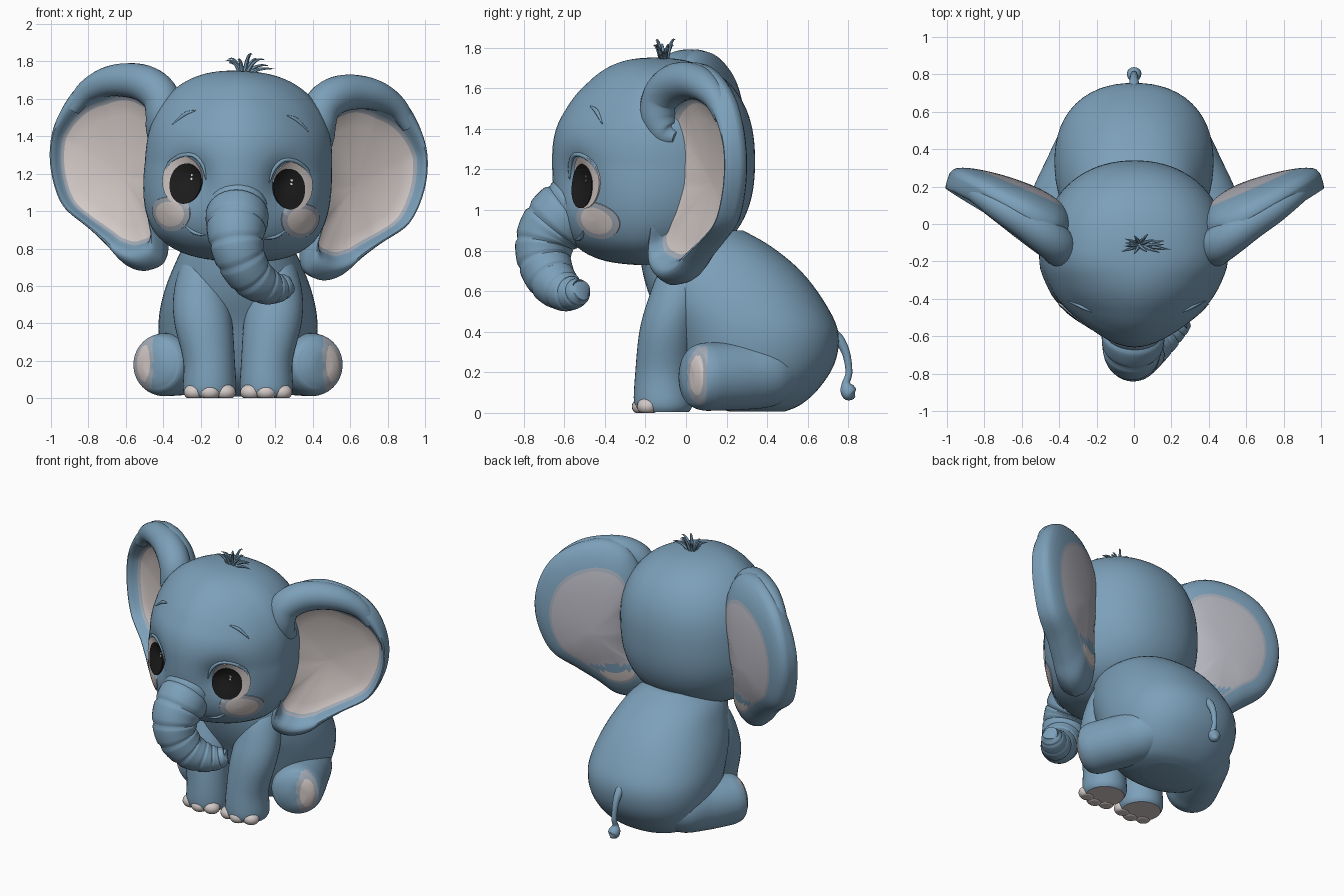
import bpy, bmesh, math, random
from mathutils import Vector, Matrix

if "Cube" in bpy.data.objects:
    bpy.data.objects.remove(bpy.data.objects["Cube"])

random.seed(4)

def material(name, rgb):
    m = bpy.data.materials.new(name)
    m.diffuse_color = (*rgb, 1)
    m.use_nodes = True
    m.node_tree.nodes["Principled BSDF"].inputs["Base Color"].default_value = m.diffuse_color
    return m

BLUE = material("blue_skin", (0.202, 0.352, 0.490))
PALE = material("pale_pink", (0.65, 0.585, 0.565))
EDGE = material("soft_edge", (0.36, 0.40, 0.46))
BACK = material("ear_back_lavender", (0.45, 0.45, 0.50))
BLACK = material("eye_black", (0.012, 0.012, 0.012))
WHITE = material("highlight_white", (0.9, 0.9, 0.9))
SKIN = [BLUE, PALE, EDGE, BACK]

# the head and all it carries lean a little to one side
PIVOT = Vector((0, 0, 1.2))
LEAN = Matrix.Translation(PIVOT) @ Matrix.Rotation(math.radians(3), 4, 'Y') @ Matrix.Translation(-PIVOT)

def finish(name, bm, mats, lean=False):
    bmesh.ops.recalc_face_normals(bm, faces=bm.faces)
    if lean:
        bm.transform(LEAN)
    me = bpy.data.meshes.new(name)
    bm.to_mesh(me)
    bm.free()
    for m in mats:
        me.materials.append(m)
    ob = bpy.data.objects.new(name, me)
    bpy.context.collection.objects.link(ob)
    return ob

def spline(pts, n, closed=False):
    """Catmull-Rom samples through points of any dimension."""
    k, out = len(pts), []
    spans = k if closed else k - 1
    get = (lambda i: pts[i % k]) if closed else (lambda i: pts[min(max(i, 0), k - 1)])
    for j in range(n):
        f = j * spans / (n if closed else n - 1)
        i = min(int(f), spans - 1)
        t = f - i
        out.append([0.5 * (2*b + (c-a)*t + (2*a-5*b+4*c-d)*t*t + (3*b-a-3*c+d)*t**3)
                    for a, b, c, d in zip(get(i-1), get(i), get(i+1), get(i+2))])
    return out

def skin(bm, rings, mat_of=lambda i: 0, caps=(0, 0)):
    """Faces between rings; caps holds the material of both end faces."""
    vs = [[bm.verts.new(p) for p in r] for r in rings]
    n = len(vs[0])
    for i in range(len(vs) - 1):
        for j in range(n):
            k = (j + 1) % n
            bm.faces.new((vs[i][j], vs[i][k], vs[i+1][k], vs[i+1][j])).material_index = mat_of(i)
    for loop, m in zip((vs[0][::-1], vs[-1]), caps):
        if m is not None:
            bm.faces.new(loop).material_index = m

def stack(name, rows, n=30, seg=40, power=2.0, sole=0):
    """Loft of level rings: rows are x, y, z, rx, ry."""
    rings = []
    for x, y, z, rx, ry in spline(rows, n):
        ring = []
        for j in range(seg):
            a = 2 * math.pi * j / seg
            c, s = math.cos(a), math.sin(a)
            q = (abs(c)**power + abs(s)**power) ** (-1 / power)
            ring.append((x + rx*c*q, y + ry*s*q, z))
        rings.append(ring)
    bm = bmesh.new()
    skin(bm, rings, caps=(sole, 0))
    return finish(name, bm, SKIN)

def tube(name, pts, n=24, seg=16, mats=SKIN, lean=False, groove=lambda t: 1, rule=None):
    """Round tube along a path: pts are x, y, z, radius."""
    P = spline(pts, n)
    C = [Vector(p[:3]) for p in P]
    u, rings = None, []
    for i, c in enumerate(C):
        t = (C[min(i+1, n-1)] - C[max(i-1, 0)]).normalized()
        u = t.orthogonal() if u is None else u - t * u.dot(t)
        u.normalize()
        v = t.cross(u)
        r = max(P[i][3], 0.001) * groove(i / (n - 1))
        rings.append([c + (u*math.cos(a) + v*math.sin(a)) * r
                      for a in (2*math.pi*j/seg for j in range(seg))])
    bm = bmesh.new()
    skin(bm, rings)
    if rule:
        for f in bm.faces:
            f.material_index = rule(f.calc_center_median())
    return finish(name, bm, mats, lean)

# ---- head shape, shared by the skull and everything lying on it
HC = Vector((0, -0.16, 1.24))
EYE = Vector((0.255, -0.38, -0.08)).normalized()

def head_radius(d):
    front = max(-d.y, 0)
    k = min(max(-d.z * 1.5, 0), 1) * min(max(0.6 - d.y, 0), 1)
    up = min(max(d.z * 2, 0), 1)
    a, n = 0.50 + 0.04*k, 2.4 + 0.6*k - 0.4*up*min(front * 1.6, 1)
    m = 2.15 - 0.4 * min(front * 4, 1)
    h = (abs(d.x/a)**m + abs(d.y/0.5)**m) ** (n/m)
    r = (h + abs(d.z/0.51)**n) ** (-1/n)
    ang = Vector((abs(d.x), d.y, d.z)).angle(EYE)
    return r - 0.07 * math.exp(-(ang/0.25)**2)

def on_head(p, lift=0.0):
    d = (p - HC).normalized()
    return HC + d * (head_radius(d) + lift)

def front_point(x, z):
    lo, hi = 0.0, 0.8
    for _ in range(30):
        mid = (lo + hi) / 2
        v = Vector((x, -mid, z - HC.z))
        lo, hi = (mid, hi) if v.length < head_radius(v.normalized()) else (lo, mid)
    return HC + Vector((x, -lo, z - HC.z))

def patch(name, x, z, rx, rz, mats, lift=0.006, inner=0.65):
    """Thin oval plate that follows the head; second material is the border."""
    c = front_point(x, z)
    d = (c - HC).normalized()
    t1 = Vector((0, 0, 1)).cross(d).normalized()
    t2 = d.cross(t1)
    rings = []
    for rho in (1.0, 0.97, inner, inner * 0.6, 0.02):
        h = -0.005 if rho == 1 else lift
        rings.append([on_head(c + t1*rx*rho*math.cos(a) + t2*rz*rho*math.sin(a), h)
                      for a in (2*math.pi*j/40 for j in range(40))])
    bm = bmesh.new()
    last = len(mats) - 1
    skin(bm, rings, lambda i: last if i < 2 else 0, caps=(None, 0))
    finish(name, bm, mats, True)

def head_line(name, pts, r):
    line = [(*on_head(front_point(x, z)), r if 0 < i < len(pts)-1 else r*0.3)
            for i, (x, z) in enumerate(pts)]
    tube(name, line, 16, 8, lean=True)

bm = bmesh.new()
bmesh.ops.create_uvsphere(bm, u_segments=80, v_segments=56, radius=1)
for v in bm.verts:
    v.co = on_head(HC + v.co)
finish("head", bm, SKIN, True)

# ---- trunk with wrinkles
tube("trunk", [(0, -0.38, 1.10, .12), (0, -0.50, 1.045, .155), (-.005, -0.61, .965, .168), (-.01, -0.685, .87, .152),
               (.01, -0.70, .76, .135), (.07, -0.66, .655, .12), (.15, -0.60, .60, .1), (.21, -0.555, .59, .08),
               (.255, -0.525, .60, .062), (.262, -0.52, .602, .045), (.24, -0.535, .598, .02)],
     120, 32, groove=lambda t: 1 - (t < .8) * 0.07 * max(0, math.cos(2*math.pi*12*t)) ** 6)

# ---- ears: concave front, thick rim, back fuller towards the head
OUTLINE = [(.40, 1.62), (.47, 1.72), (.6, 1.76), (.75, 1.72), (.88, 1.62), (.96, 1.47), (.99, 1.30), (.97, 1.13),
           (.9, .97), (.76, .86), (.66, .77), (.57, .68), (.47, .655), (.39, .70), (.38, .80), (.41, .92),
           (.42, 1.1), (.40, 1.35), (.38, 1.5)]
clamp = lambda v: min(max(v, 0), 1)

def ear(name, s):
    edge = spline(OUTLINE, 120, True)
    def ring(fn, fuller=0.0):
        out = []
        for x, z in edge:
            v = z - 1.17
            thr = 0.83 - 0.17*clamp((v - .2)/.35) - 0.13*clamp((-v - .3)/.2)
            rho, h = fn(thr)
            px, pz = .66 + (x - .66)*rho, 1.17 + v*rho
            h *= 1 + fuller * clamp((1 - px) / .6)
            fwd = .05 * clamp((1.15 - pz)/.2) * clamp((.75 - px)/.3)
            out.append((s*(px + .5*h), -.07 + (px - .4)*.58 - .86*h - fwd, pz))
        return out
    rings = [ring(lambda t, g=g: (g*t, -.05*(1 - g*g))) for g in (.02, .3, .55, .8, 1)]
    rings += [ring(lambda t, k=k: (t + .04 + (.96 - t)*k, .015 + .075*math.sin(math.pi*k)**.8 - .015*k))
              for k in (0, .12, .25, .4, .55, .7, .82, .92, .98, 1)]
    rings += [ring(lambda t, r=r: (r, -.1*math.sqrt(1 - r*r)**.8), 1.1)
              for r in (.985, .95, .88, .80, .74, .70, .64, .58, .52, .45, .36, .25, .13, .02)]
    bm = bmesh.new()
    skin(bm, rings, lambda i: 1 if i < 4 else 3 if i > 19 else 2 if i in (4, 19) else 0, caps=(1, 3))
    # back patch is split: large upper field, blue gap, small lobe field
    for f in bm.faces:
        if f.material_index == 3:
            z = f.calc_center_median().z
            f.material_index = 1 if z < .885 else 0 if z < .93 else 3
    finish(name, bm, SKIN, True)

for side, s in (("left", 1), ("right", -1)):
    ear(side + "_ear", s)
    tube(side + "_ear_curl", [(s*x, y, z, r) for x, y, z, r in
         [(.90, .18, 1.50, .04), (.83, .145, 1.595, .06), (.72, .08, 1.655, .08), (.60, .01, 1.668, .093),
          (.5, -.06, 1.645, .1), (.43, -.115, 1.58, .1), (.42, -.135, 1.48, .09), (.44, -.10, 1.40, .07),
          (.47, -.05, 1.38, .03)]], 40, 24, lean=True)

    # ---- face
    patch(side + "_eye_white", s*.28, 1.165, .118, .12, [PALE], .008)
    patch(side + "_pupil", s*.256, 1.147, .092, .098, [BLACK], .014)
    for i, (dx, dz) in enumerate(((.03, .035), (.028, .016))):
        patch(f"{side}_eye_glint_{i}", s*.256 + dx*.7, 1.147 + dz, .006, .006, [WHITE], .019)
    patch(side + "_cheek", s*.358, .965, .155, .092, [PALE, EDGE], .003, .7)
    head_line(side + "_eyelid", [(s*x, z) for x, z in
              ((.17, 1.16), (.19, 1.235), (.24, 1.284), (.31, 1.28), (.37, 1.235), (.388, 1.17))], .011)
    head_line(side + "_eyebrow", [(s*x, z) for x, z in ((.245, 1.525), (.30, 1.502), (.365, 1.445))], .011)
    head_line(side + "_smile", [(s*x, z) for x, z in ((.15, .86), (.22, .875), (.28, .92))], .010)

    # ---- front legs with toes
    stack(side + "_front_leg", [(s*x, y, z, rx, ry) for x, y, z, rx, ry in
          [(.152, -.11, .005, .125, .125), (.152, -.112, .05, .142, .145), (.155, -.112, .2, .138, .138),
           (.185, -.09, .4, .155, .14), (.2, -.05, .55, .145, .14), (.2, 0, .7, .11, .13), (.19, .02, .8, .05, .06)]],
          sole=1)
    for i, (x, y) in enumerate(((.068, -.198), (.15, -.215), (.234, -.19))):
        bm = bmesh.new()
        bmesh.ops.create_uvsphere(bm, u_segments=20, v_segments=12, radius=1)
        bm.transform(Matrix.Translation((s*x, y, .032)) @ Matrix.Diagonal((.056, .052, .044, 1)))
        for v in bm.verts:
            v.co.z = max(v.co.z, 0)
        finish(f"{side}_toe_{i}", bm, [PALE])

    # ---- hind legs with a pale sole patch
    def sole_rule(c, s=s):
        x = c.x * s
        q = math.hypot(((x - .515) * .6 + (c.y - .045) * .8) / .06, (c.z - .185) / .122)
        return 0 if x - c.y < .33 or q > 1.2 else 2 if q > .8 else 1
    tube(side + "_hind_leg", [(s*x, y, z, r) for x, y, z, r in
         [(.20, .50, .21, .13), (.25, .40, .2, .17), (.315, .27, .185, .17), (.37, .16, .18, .168),
          (.40, .09, .178, .167), (.42, .045, .177, .152), (.433, .02, .177, .12), (.441, .005, .177, .075),
          (.444, .0, .177, .02)]], 110, 64, rule=sole_rule)

# ---- body
stack("body", [(0, .35, .008, .17, .14), (0, .335, .04, .28, .23), (0, .335, .12, .36, .32), (0, .345, .25, .41, .39),
               (0, .325, .40, .425, .425), (0, .255, .55, .4, .425), (0, .175, .7, .345, .39),
               (0, .10, .82, .28, .32), (0, .08, .90, .17, .2)], 40, 56, 2.25)

# ---- tail with tuft
tube("tail", [(0, .70, .41, .03), (0, .755, .36, .026), (0, .79, .29, .02), (0, .803, .2, .017), (0, .79, .15, .02),
              (0, .795, .12, .036), (.002, .81, .09, .036), (.005, .83, .075, .008)], 40, 16)

# ---- hair tuft, spread mostly sideways
for i in range(13):
    a = 2 * math.pi * i / 13
    reach = random.uniform(.5, 1.0)
    dx, dy = .02 + math.cos(a) * .16 * reach, math.sin(a) * .06 * reach
    up = random.uniform(.0, .03) + .07 * (1 - abs(math.cos(a)) * reach)
    tube(f"hair_{i}", [(dx*.15, -.11 + dy*.2, 1.73, .012), (dx*.45, -.11 + dy*.5, 1.75 + up*.6, .010),
                       (dx*.8, -.11 + dy*.8, 1.755 + up, .006), (dx*1.1, -.11 + dy, 1.755 + up, .001)],
         10, 6, lean=True)

bpy.ops.object.select_all(action='SELECT')
bpy.context.view_layer.objects.active = bpy.data.objects["head"]
bpy.ops.object.shade_smooth_by_angle(angle=math.radians(50))
